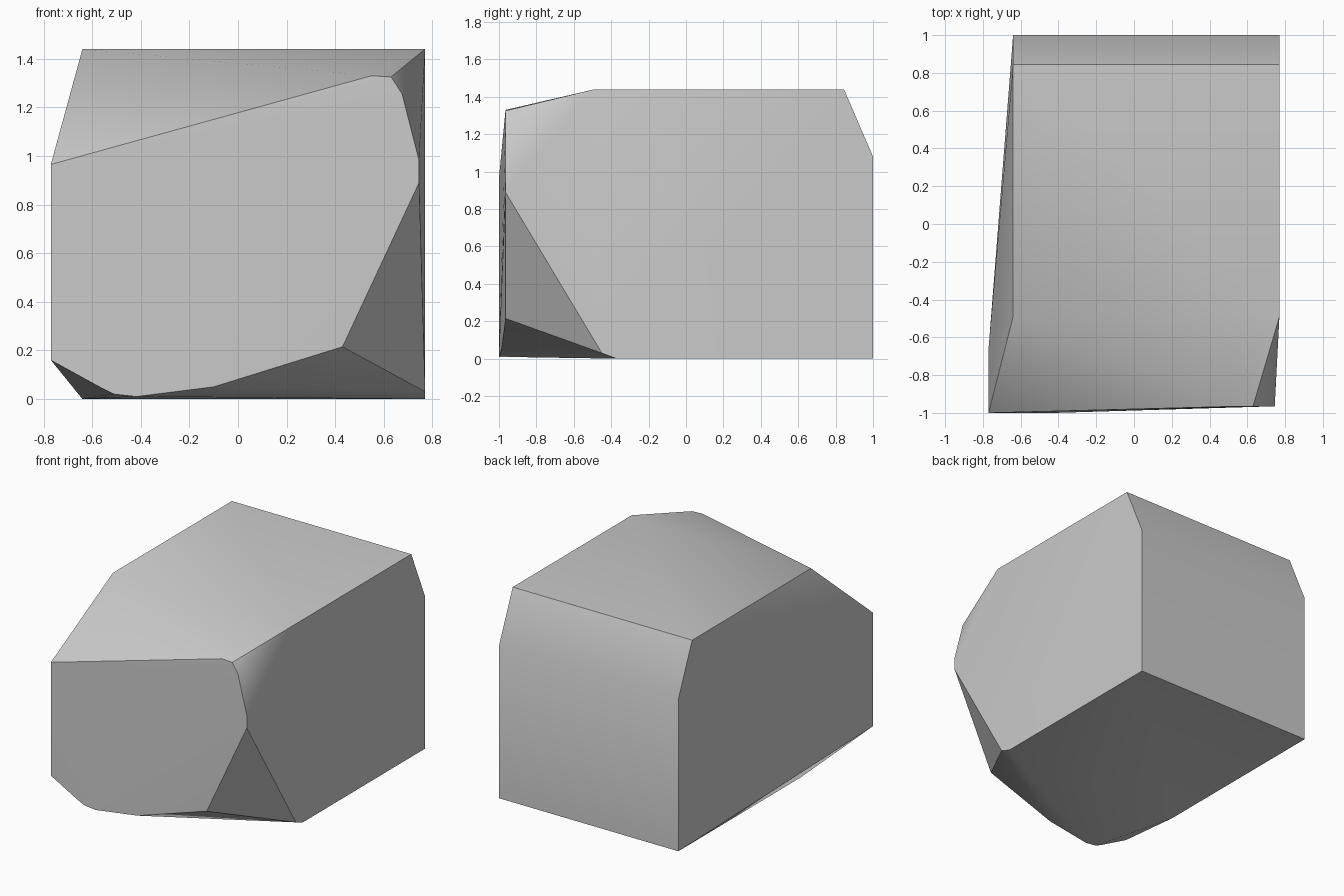
import bpy
import bmesh
from math import radians

# Remove the default cube if present
default_cube = bpy.data.objects.get("Cube")
if default_cube:
    bpy.data.objects.remove(default_cube, do_unlink=True)


def make_material(name, colour):
    material = bpy.data.materials.new(name)
    material.use_nodes = True
    material.diffuse_color = colour
    shader = next(n for n in material.node_tree.nodes if n.type == "BSDF_PRINCIPLED")
    shader.inputs["Base Color"].default_value = colour
    shader.inputs["Roughness"].default_value = 0.9
    return material


def hull_object(name, points, material):
    """Wrap the points in a convex skin and merge the flat areas."""
    bm = bmesh.new()
    for point in points:
        bm.verts.new(point)
    result = bmesh.ops.convex_hull(bm, input=bm.verts[:])
    loose = {g for g in result["geom_interior"] + result["geom_unused"]
             if isinstance(g, bmesh.types.BMVert)}
    bmesh.ops.delete(bm, geom=list(loose), context="VERTS")
    bmesh.ops.dissolve_limit(bm, angle_limit=radians(0.4),
                             verts=bm.verts[:], edges=bm.edges[:])
    bmesh.ops.recalc_face_normals(bm, faces=bm.faces[:])
    mesh = bpy.data.meshes.new(name)
    bm.to_mesh(mesh)
    bm.free()
    mesh.materials.append(material)
    obj = bpy.data.objects.new(name, mesh)
    bpy.context.collection.objects.link(obj)
    return obj


# Block body: one side profile (y, z) repeated on both sides
side_profile = [(1, 0), (1, 1.08), (0.845, 1.44), (-0.49, 1.44), (-0.37, 0)]
body = [(x, y, z) for x in (-0.64, 0.77) for y, z in side_profile]

# Chipped front face outline (x, z), leaning back slightly towards +x
outline = [(-0.77, 0.16), (-0.77, 0.965), (0.55, 1.33), (0.63, 1.325),
           (0.675, 1.255), (0.745, 0.98), (0.745, 0.89), (0.43, 0.215),
           (-0.1, 0.05), (-0.42, 0.01), (-0.51, 0.02), (-0.57, 0.05)]
front = [(x, -1 + 0.035 * min(1, max(0, (x + 0.42) / 0.85)), z) for x, z in outline]

# Bulge on the -x side and the small corner chip low on the +x side
bulge = [(-0.77, -0.66, z) for z in (0.3, 0.95)]
chip = [(0.77, -0.45, 0.03)]

stone = make_material("stone grey", (0.6, 0.6, 0.6, 1))
rock = hull_object("rock_block", body + front + bulge + chip, stone)

# Soften only the shallow edges
bpy.ops.object.select_all(action="DESELECT")
rock.select_set(True)
bpy.context.view_layer.objects.active = rock
bpy.ops.object.shade_smooth_by_angle(angle=radians(30))
